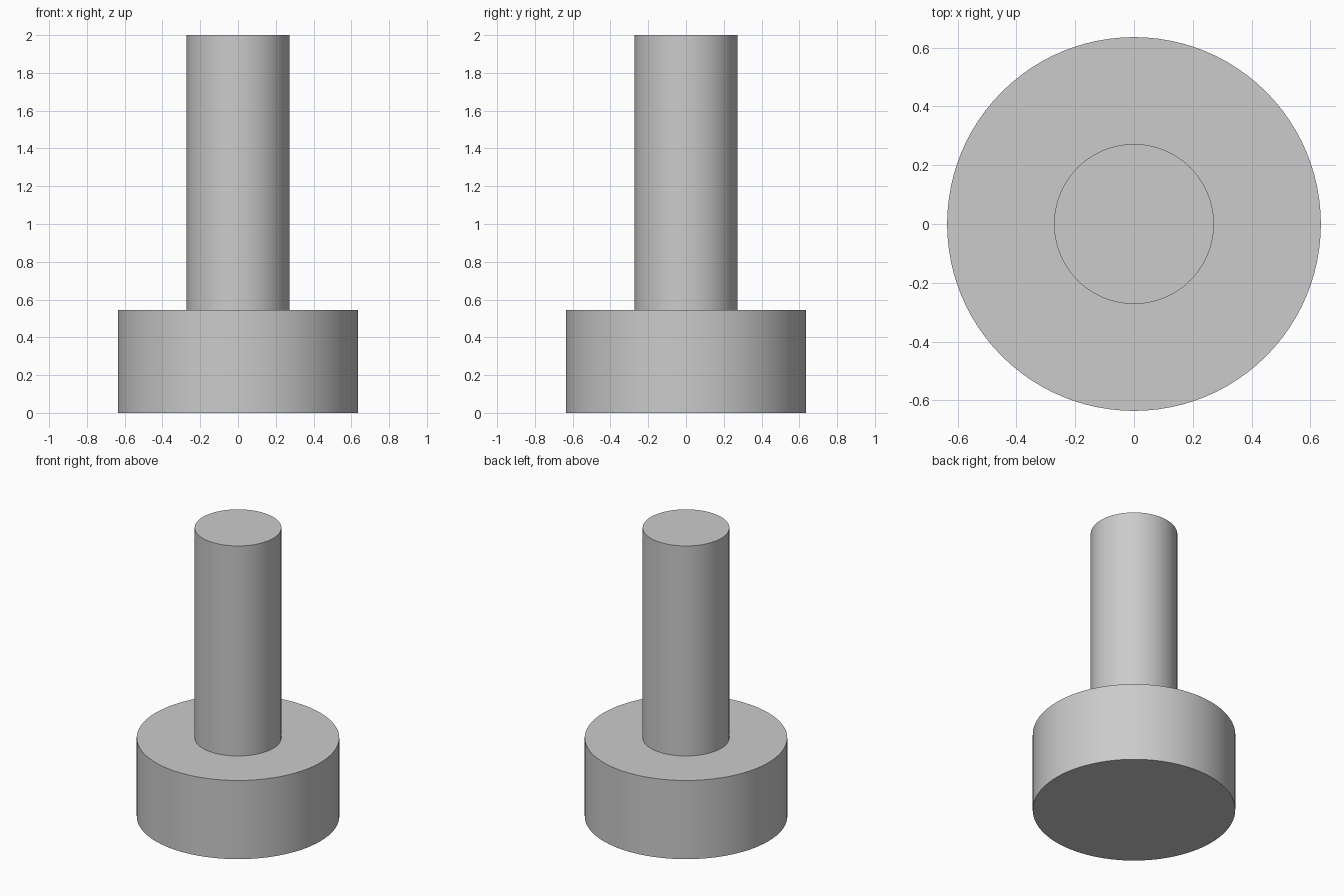
import bpy
import bmesh
import math

SEGMENTS = 96
HEAD_RADIUS, HEAD_HEIGHT = 0.636, 0.545
SHAFT_RADIUS, TOTAL_HEIGHT = 0.272, 2.0

cube = bpy.data.objects.get("Cube")
if cube:
    bpy.data.objects.remove(cube, do_unlink=True)

# Plain grey material
grey = bpy.data.materials.new("plain_grey")
grey.use_nodes = True
colour = (0.6, 0.6, 0.6, 1.0)
grey.diffuse_color = colour
bsdf = next(n for n in grey.node_tree.nodes if n.type == "BSDF_PRINCIPLED")
bsdf.inputs["Base Color"].default_value = colour


def ring(bm, radius, z):
    """Add a ring of vertices around the z axis."""
    step = 2 * math.pi / SEGMENTS
    return [bm.verts.new((radius * math.cos(i * step), radius * math.sin(i * step), z))
            for i in range(SEGMENTS)]


# Stepped pin: wide head below, narrow shaft above, as one closed solid
profile = [(HEAD_RADIUS, 0.0), (HEAD_RADIUS, HEAD_HEIGHT),
           (SHAFT_RADIUS, HEAD_HEIGHT), (SHAFT_RADIUS, TOTAL_HEIGHT)]
bm = bmesh.new()
rings = [ring(bm, r, z) for r, z in profile]
for low, high in zip(rings, rings[1:]):
    for i in range(SEGMENTS):
        j = (i + 1) % SEGMENTS
        bm.faces.new((low[i], low[j], high[j], high[i]))

# Flat end caps
bm.faces.new(list(reversed(rings[0])))
bm.faces.new(rings[-1])

mesh = bpy.data.meshes.new("headed_pin")
bm.to_mesh(mesh)
bm.free()
mesh.materials.append(grey)
pin = bpy.data.objects.new("headed_pin", mesh)
bpy.context.collection.objects.link(pin)

# Smooth sides with sharp rims
bpy.ops.object.select_all(action="DESELECT")
pin.select_set(True)
bpy.context.view_layer.objects.active = pin
bpy.ops.object.shade_smooth_by_angle(angle=math.radians(30))
